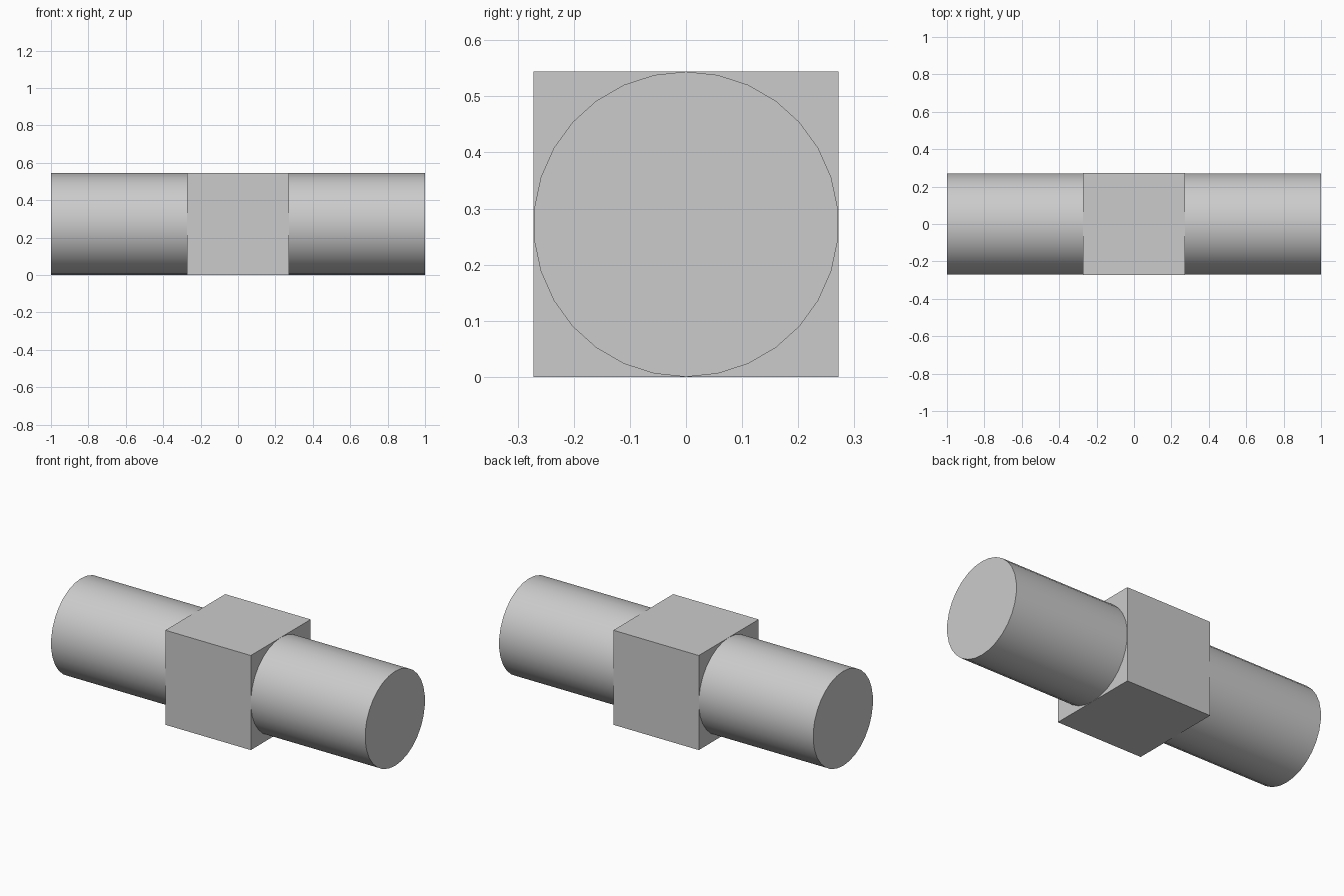
import bpy
from math import radians

cube = bpy.data.objects.get("Cube")
if cube:
    bpy.data.objects.remove(cube, do_unlink=True)

SIDE = 0.544          # block edge and rod diameter
HALF = SIDE / 2
SHADE = 0.6

grey = bpy.data.materials.new("plain grey")
grey.use_nodes = True
grey.diffuse_color = (SHADE, SHADE, SHADE, 1)
grey.node_tree.nodes["Principled BSDF"].inputs["Base Color"].default_value = grey.diffuse_color


def finish(name):
    obj = bpy.context.object
    obj.name = name
    obj.data.materials.append(grey)
    return obj


# Central block
bpy.ops.mesh.primitive_cube_add(size=SIDE, location=(0, 0, HALF))
finish("centre_block")

# Round rods reaching out from both sides of the block
length = 1 - HALF
for name, side in (("left_rod", 1), ("right_rod", -1)):
    bpy.ops.mesh.primitive_cylinder_add(
        vertices=30, radius=HALF, depth=length,
        location=(side * (HALF + length / 2), 0, HALF),
        rotation=(radians(90), 0, radians(90)))
    finish(name)
    bpy.ops.object.shade_smooth_by_angle(angle=radians(30))

# Tiny pin set almost flush in the top of the block
bpy.ops.mesh.primitive_cylinder_add(
    vertices=16, radius=0.008, depth=0.02, location=(0, 0, SIDE - 0.0095))
finish("top_pin")
bpy.ops.object.shade_smooth_by_angle(angle=radians(30))
